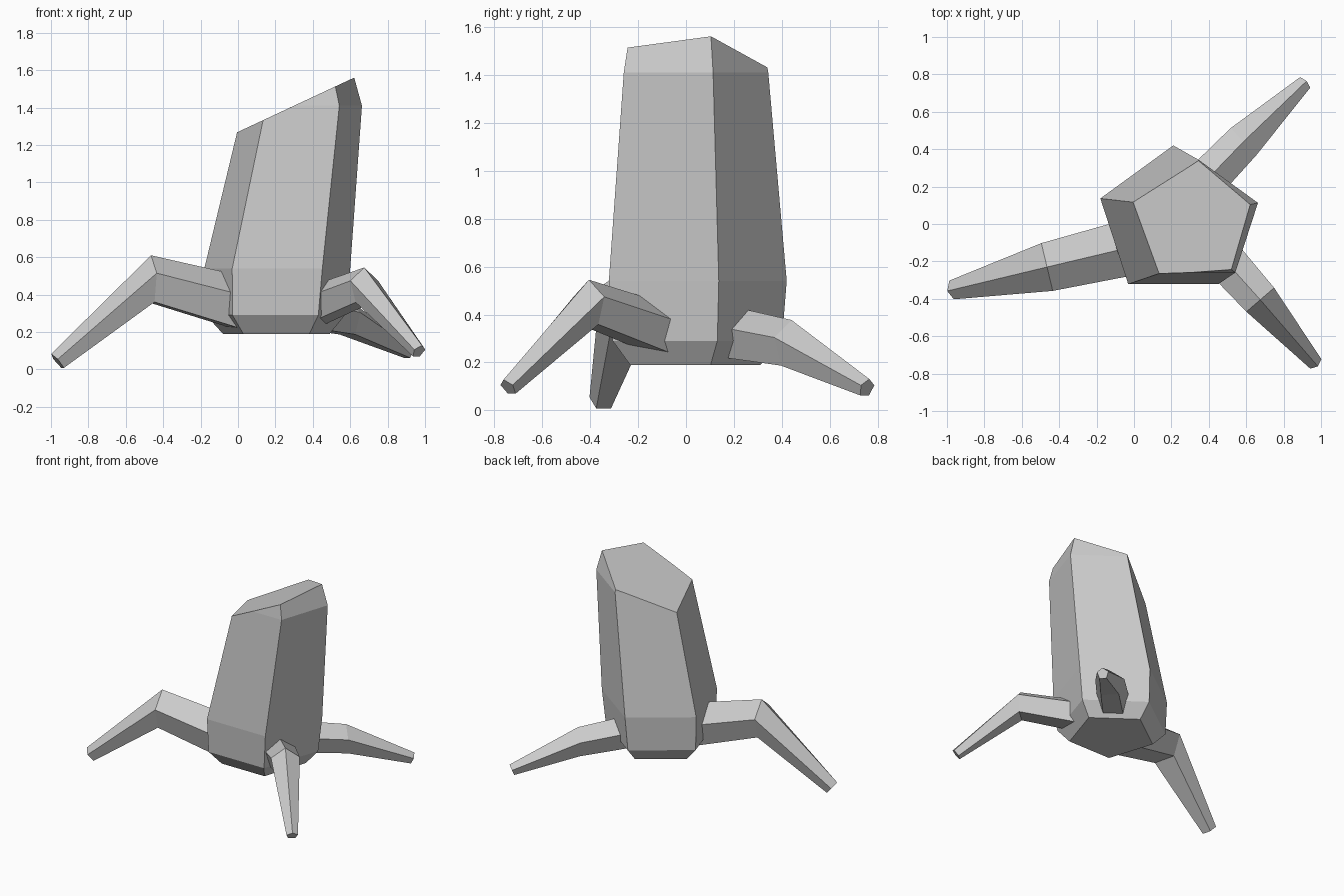
import bpy, bmesh
from math import cos, sin, tau, pi
from mathutils import Vector

if "Cube" in bpy.data.objects:
    bpy.data.objects.remove(bpy.data.objects["Cube"])

SIDES = 5


def ring(centre, across, up, radius):
    """Pentagon with one corner pointing along 'up'."""
    return [centre + radius * (sin(tau * i / SIDES) * across + cos(tau * i / SIDES) * up)
            for i in range(SIDES)]


def loft(rings):
    """Closed flat-sided skin through a list of rings."""
    bm = bmesh.new()
    loops = [[bm.verts.new(p) for p in r] for r in rings]
    for a, b in zip(loops, loops[1:]):
        for i in range(SIDES):
            j = (i + 1) % SIDES
            bm.faces.new((a[i], a[j], b[j], b[i]))
    bm.faces.new(loops[0])
    bm.faces.new(loops[-1])
    return bm


def finish(bm, name):
    bmesh.ops.recalc_face_normals(bm, faces=bm.faces[:])
    mesh = bpy.data.meshes.new(name)
    bm.to_mesh(mesh)
    bm.free()
    bpy.context.collection.objects.link(bpy.data.objects.new(name, mesh))


X, Y, Z = Vector((1, 0, 0)), Vector((0, 1, 0)), Vector((0, 0, 1))

# Leaning body: (centre x, z, radius) per ring, then a slanted cut on top
body_rings = [(0.205, 0.19, 0.30), (0.20, 0.29, 0.39), (0.21, 0.54, 0.41),
              (0.346, 1.41, 0.333), (0.327, 1.61, 0.295)]
body = loft([ring(Vector((x, 0.01, z)), X, Y, r) for x, z, r in body_rings])
cut = bmesh.ops.bisect_plane(body, geom=body.verts[:] + body.edges[:] + body.faces[:],
                             plane_co=(0, 0, 1.27), plane_no=(-0.467, 0, 1),
                             clear_outer=True)
rim = [e for e in cut["geom_cut"] if isinstance(e, bmesh.types.BMEdge)]
bmesh.ops.contextual_create(body, geom=rim)
finish(body, "body")


# Bent legs: hip, knee and foot as (x, y, z, radius)
def leg(name, hip, knee, foot):
    h, k, f = (Vector(p[:3]) for p in (hip, knee, foot))
    shin = (f - k).normalized()
    across = shin.cross(Z).normalized()
    thigh_across = (k - h).cross(Z).normalized()
    finish(loft([ring(h, thigh_across, Z, hip[3]),
                 ring(k, across, Z, knee[3]),
                 ring(f, across, across.cross(shin), foot[3])]), name)


leg("left_leg", (0.02, -0.115, 0.34, 0.16), (-0.465, -0.23, 0.472, 0.138),
    (-0.965, -0.35, 0.042, 0.054))
leg("back_right_leg", (0.32, 0.165, 0.322, 0.118), (0.585, 0.44, 0.272, 0.105),
    (0.912, 0.754, 0.093, 0.041))
leg("front_right_leg", (0.41, -0.11, 0.335, 0.118), (0.675, -0.405, 0.442, 0.103),
    (0.967, -0.742, 0.096, 0.041))
